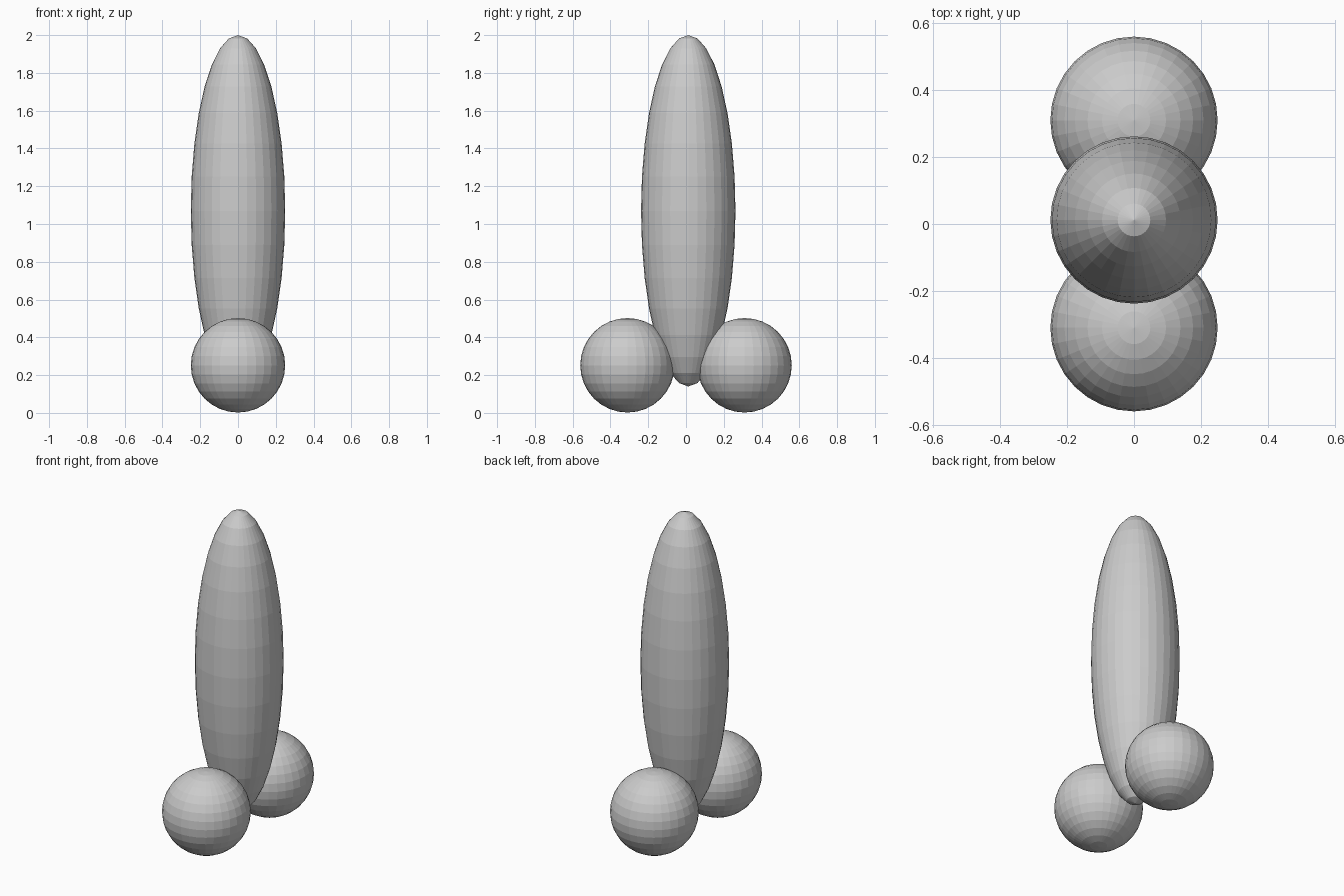
import bpy

if "Cube" in bpy.data.objects:
    bpy.data.objects.remove(bpy.data.objects["Cube"])


def ball(name, location, scale):
    bpy.ops.mesh.primitive_uv_sphere_add(segments=32, ring_count=16, radius=1, location=location)
    obj = bpy.context.object
    obj.name = name
    obj.scale = scale
    bpy.ops.object.transform_apply(location=False, rotation=False, scale=True)
    return obj


# Tall stretched body
ball("body", (0, 0.012, 1.07), (0.25, 0.25, 0.93))

# Round feet at front and back
for name, side in (("front_ball", -1), ("back_ball", 1)):
    ball(name, (0, side * 0.31, 0.252), (0.25, 0.25, 0.25))
